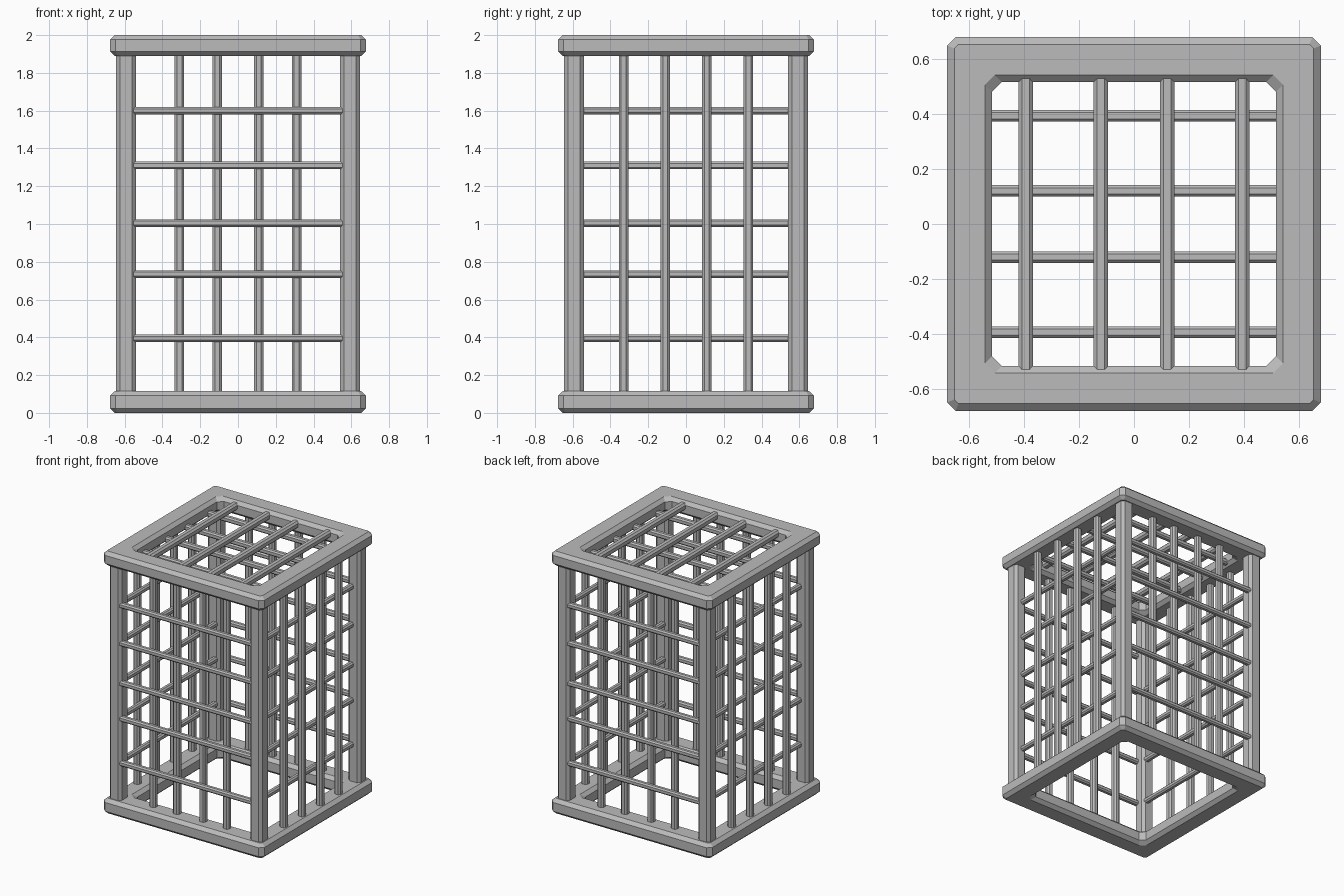
import bpy
import bmesh
from mathutils import Vector

cube = bpy.data.objects.get("Cube")
if cube:
    bpy.data.objects.remove(cube, do_unlink=True)

# One plain grey metal for the whole cage
metal = bpy.data.materials.new("grey_metal")
metal.use_nodes = True
GREY = (0.5, 0.5, 0.5, 1.0)
metal.diffuse_color = GREY
metal.node_tree.nodes["Principled BSDF"].inputs["Base Color"].default_value = GREY


def finish(name, bm):
    bmesh.ops.recalc_face_normals(bm, faces=bm.faces[:])
    mesh = bpy.data.meshes.new(name)
    bm.to_mesh(mesh)
    bm.free()
    mesh.materials.append(metal)
    obj = bpy.data.objects.new(name, mesh)
    bpy.context.scene.collection.objects.link(obj)
    return obj


def chamfered_square(half, cut):
    k = half - cut
    return [(half, -k), (half, k), (k, half), (-k, half),
            (-half, k), (-half, -k), (-k, -half), (k, -half)]


def bar(name, axis, centre, length, width, cut):
    """Square bar with chamfered long edges, running along one axis."""
    bm = bmesh.new()
    rings = []
    for end in (-length / 2, length / 2):
        ring = []
        for u, v in chamfered_square(width / 2, cut):
            co = {"x": (end, u, v), "y": (u, end, v), "z": (u, v, end)}[axis]
            ring.append(bm.verts.new(Vector(centre) + Vector(co)))
        rings.append(ring)
        bm.faces.new(ring)
    for i in range(8):
        j = (i + 1) % 8
        bm.faces.new((rings[0][i], rings[0][j], rings[1][j], rings[1][i]))
    return finish(name, bm)


def frame(name, low, high):
    """Square ring with bevelled edges: profile of half size, corner cut, height."""
    b = 0.024
    profile = [(0.652, 0.015, low), (0.678, 0.03, low + b),
               (0.678, 0.03, high - b), (0.652, 0.015, high),
               (0.541, 0.035, high), (0.515, 0.035, high - b),
               (0.515, 0.035, low + b), (0.541, 0.035, low)]
    bm = bmesh.new()
    rings = [[bm.verts.new((x, y, z)) for x, y in chamfered_square(h, c)]
             for h, c, z in profile]
    for r, ring in enumerate(rings):
        after = rings[(r + 1) % len(rings)]
        for i in range(8):
            j = (i + 1) % 8
            bm.faces.new((ring[i], ring[j], after[j], after[i]))
    return finish(name, bm)


# Top and bottom frames
frame("bottom_frame", 0.0, 0.115)
frame("top_frame", 1.89, 2.0)

# Corner posts
for sx in (-1, 1):
    for sy in (-1, 1):
        bar("corner_post", "z", (sx * 0.593, sy * 0.593, 1.0), 1.82, 0.104, 0.021)

# Wall grilles: crossbars outside on front and back, uprights outside on the sides
OUTER, INNER = 0.617, 0.575
HEIGHTS = (0.395, 0.735, 1.005, 1.31, 1.6)
for s, face, side in ((-1, "front", "right"), (1, "back", "left")):
    for z in HEIGHTS:
        bar(face + "_crossbar", "x", (0, s * OUTER, z), 1.12, 0.04, 0.01)
        bar(side + "_crossbar", "y", (s * INNER, 0, z), 1.12, 0.04, 0.01)
    for p in (-0.31, -0.11, 0.11, 0.31):
        bar(face + "_upright", "z", (p, s * INNER, 1.0), 1.82, 0.05, 0.012)
    for p in (-0.33, -0.11, 0.11, 0.33):
        bar(side + "_upright", "z", (s * OUTER, p, 1.0), 1.82, 0.05, 0.012)

# Roof grille
for p in (-0.393, -0.12, 0.12, 0.393):
    bar("roof_long_bar", "y", (p, 0, 1.962), 1.08, 0.053, 0.013)
    bar("roof_cross_bar", "x", (0, p, 1.922), 1.08, 0.042, 0.01)
